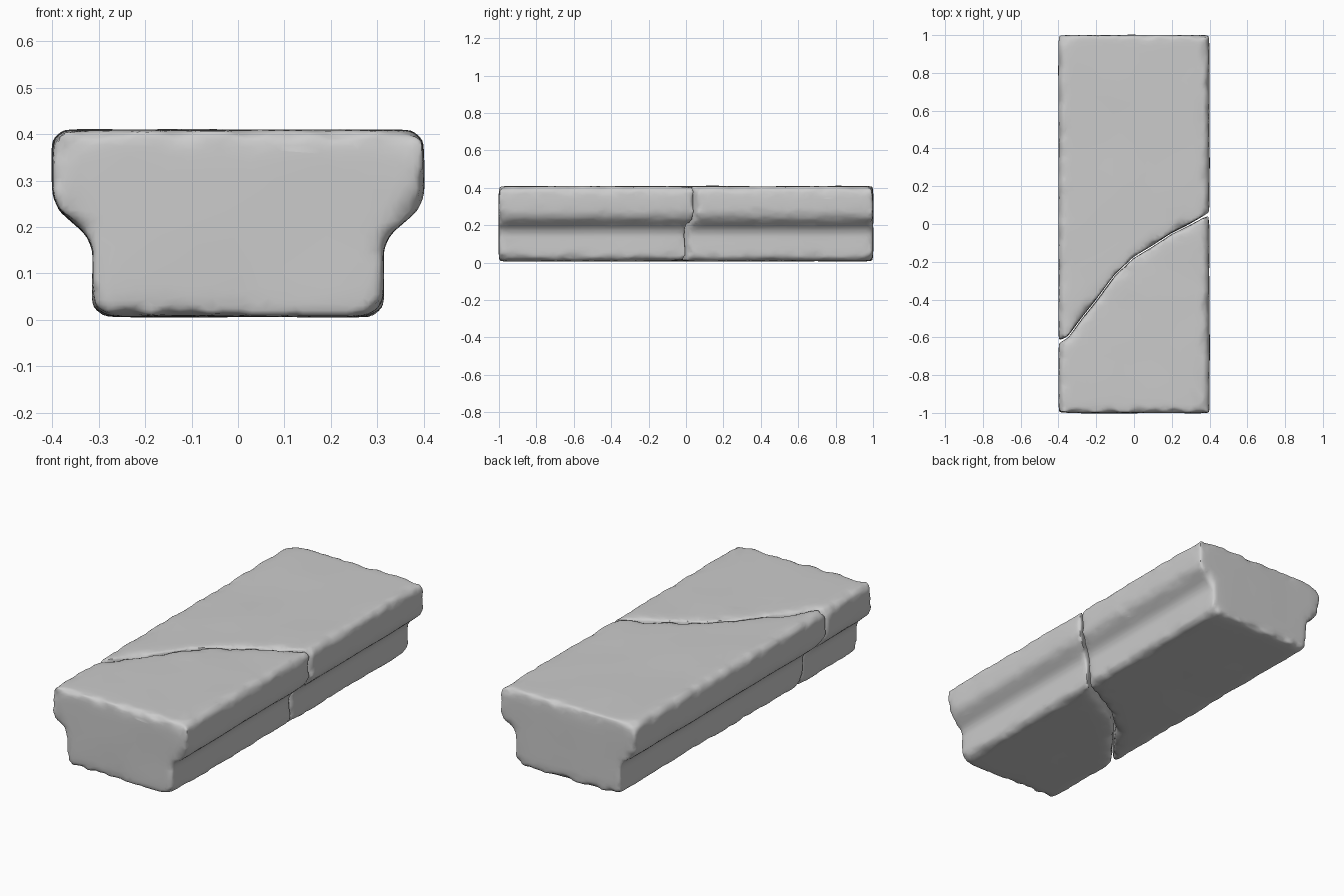
import bpy, bmesh
from mathutils import Vector, noise

if "Cube" in bpy.data.objects:
    bpy.data.objects.remove(bpy.data.objects["Cube"])

# Half cross-section of the coping block (x, z), mirrored to a full outline
HALF = [(0.29, 0.006), (0.315, 0.028), (0.312, 0.15), (0.325, 0.183),
        (0.387, 0.235), (0.401, 0.268), (0.401, 0.388), (0.378, 0.41)]
PROFILE = HALF + [(-x, z) for x, z in reversed(HALF)]

# Diagonal fracture line seen from above (x, y)
CRACK = [(-0.5, -0.70), (-0.4, -0.625), (-0.35, -0.60), (-0.27, -0.49), (-0.2, -0.405),
         (-0.1, -0.27), (0.0, -0.175), (0.1, -0.115), (0.2, -0.05),
         (0.3, 0.0), (0.36, 0.035), (0.41, 0.062), (0.5, 0.10)]


def prism(name, points, offset):
    """Closed prism from a 3D outline pushed along an offset."""
    bm = bmesh.new()
    face = bm.faces.new([bm.verts.new(p) for p in points])
    ext = bmesh.ops.extrude_face_region(bm, geom=[face])
    moved = [v for v in ext["geom"] if isinstance(v, bmesh.types.BMVert)]
    bmesh.ops.translate(bm, verts=moved, vec=offset)
    bmesh.ops.recalc_face_normals(bm, faces=bm.faces)
    mesh = bpy.data.meshes.new(name)
    bm.to_mesh(mesh)
    bm.free()
    obj = bpy.data.objects.new(name, mesh)
    bpy.context.collection.objects.link(obj)
    return obj


def bake(obj):
    """Apply all modifiers."""
    deps = bpy.context.evaluated_depsgraph_get()
    mesh = bpy.data.meshes.new_from_object(obj.evaluated_get(deps))
    obj.modifiers.clear()
    obj.data = mesh


def weather(obj, seed):
    """Round the edges and chip them irregularly."""
    bm = bmesh.new()
    bm.from_mesh(obj.data)
    bm.normal_update()
    start = [v.co.copy() for v in bm.verts]
    normals = [v.normal.copy() for v in bm.verts]
    for _ in range(26):
        bmesh.ops.smooth_vert(bm, verts=bm.verts, factor=0.5,
                              use_axis_x=True, use_axis_y=True, use_axis_z=True)
    for v, co, n in zip(bm.verts, start, normals):
        move = v.co - co
        chip = noise.noise(co * 11 + seed) + 0.5 * noise.noise(co * 24 - seed)
        amount = min(1.5, max(0.35, 0.7 + 1.1 * chip))
        if move.dot(n) > 0:
            amount = 0.3
        wave = noise.noise(co * 4 + seed) * 0.003 - 0.001
        v.co = co + move * amount + n * wave
    bm.to_mesh(obj.data)
    bm.free()


def fragment(name, end_y, gap, seed):
    """One half of the broken block, cut along the fracture line."""
    obj = prism(name, [(x, -1.002, z) for x, z in PROFILE], (0, 2.004, 0))
    plan = [(x, y + gap, -0.2) for x, y in CRACK]
    plan += [(0.5, end_y, -0.2), (-0.5, end_y, -0.2)]
    cutter = prism(name + "_cutter", plan, (0, 0, 0.9))
    cut = obj.modifiers.new("cut", "BOOLEAN")
    cut.operation, cut.solver, cut.object = "INTERSECT", "EXACT", cutter
    remesh = obj.modifiers.new("remesh", "REMESH")
    remesh.mode, remesh.voxel_size = "VOXEL", 0.012
    bake(obj)
    bpy.data.objects.remove(cutter)
    weather(obj, seed)
    # Reduce to the irregular faceting of chipped stone
    obj.modifiers.new("facet", "DECIMATE").ratio = 0.2
    bake(obj)
    bpy.ops.object.select_all(action="DESELECT")
    obj.select_set(True)
    bpy.context.view_layer.objects.active = obj
    bpy.ops.object.shade_smooth_by_angle(angle=0.9)


fragment("front_stone_fragment", -1.2, -0.003, Vector((3.1, 7.7, 1.3)))
fragment("rear_stone_fragment", 1.2, 0.003, Vector((9.4, 2.2, 5.8)))
